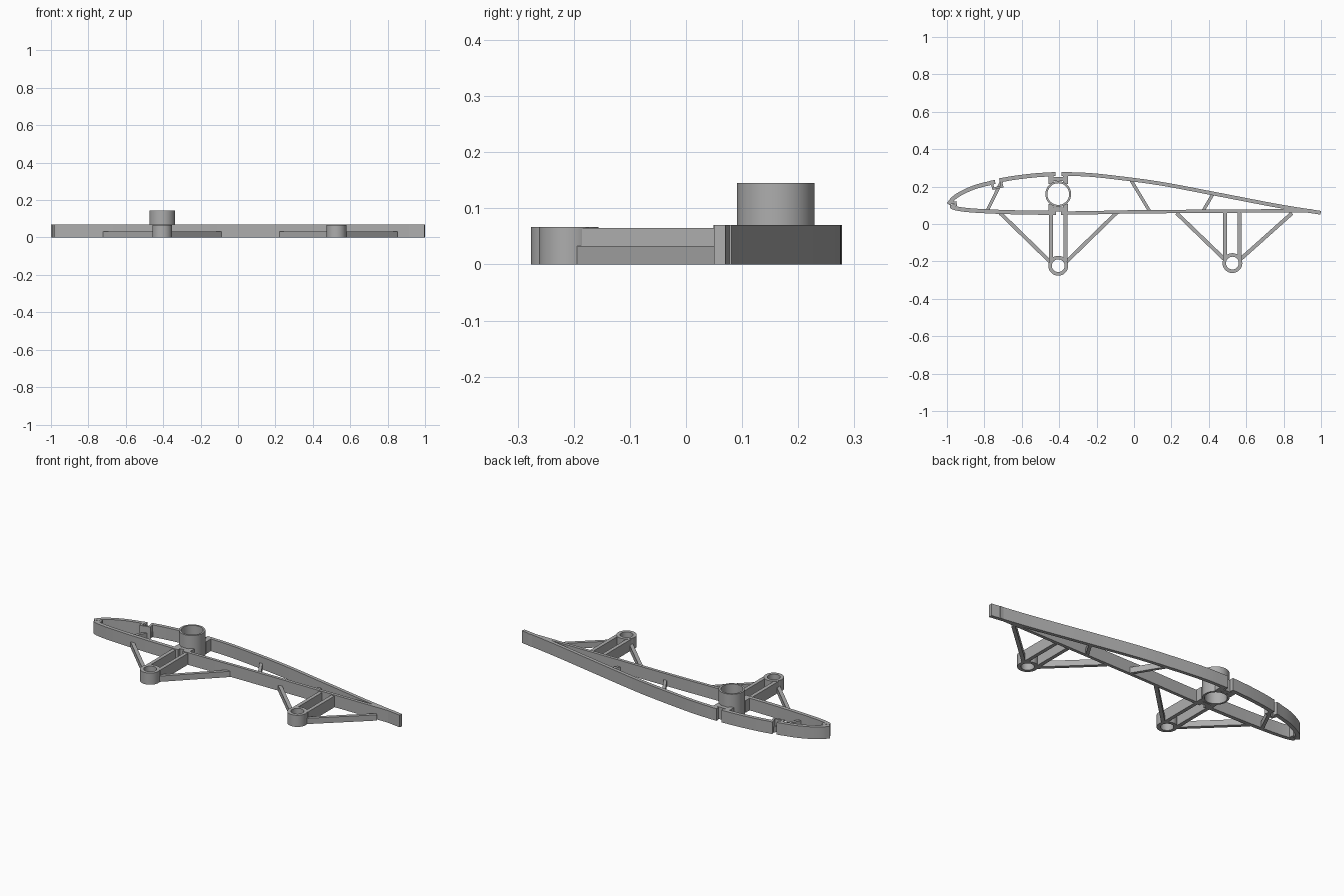
import bpy, bmesh, math
from mathutils import Vector

if "Cube" in bpy.data.objects:
    bpy.data.objects.remove(bpy.data.objects["Cube"])

grey = bpy.data.materials.new("plain_grey")
grey.use_nodes = True
grey.diffuse_color = (0.42, 0.42, 0.42, 1)
grey.node_tree.nodes["Principled BSDF"].inputs["Base Color"].default_value = (0.42, 0.42, 0.42, 1)

SKIN_H, BAR_H, STRUT_H = 0.07, 0.065, 0.033
SKIN_T = 0.022


def extrude_strip(name, outer, inner, height, closed=False):
    """Solid wall between two matching outlines, standing on z = 0."""
    bm = bmesh.new()
    rings = [[bm.verts.new((p[0], p[1], z)) for p in line]
             for line, z in ((outer, 0), (inner, 0), (inner, height), (outer, height))]
    n = len(outer)
    for i in range(n if closed else n - 1):
        j = (i + 1) % n
        for k in range(4):
            a, b = rings[k], rings[(k + 1) % 4]
            bm.faces.new((a[i], a[j], b[j], b[i]))
    if not closed:
        for i in (0, n - 1):
            bm.faces.new([r[i] for r in rings])
    bmesh.ops.recalc_face_normals(bm, faces=bm.faces)
    mesh = bpy.data.meshes.new(name)
    bm.to_mesh(mesh)
    bm.free()
    mesh.materials.append(grey)
    obj = bpy.data.objects.new(name, mesh)
    bpy.context.collection.objects.link(obj)
    bpy.ops.object.select_all(action='DESELECT')
    obj.select_set(True)
    bpy.context.view_layer.objects.active = obj
    bpy.ops.object.shade_smooth_by_angle(angle=math.radians(30))
    return obj


def smooth_path(pts, steps=6):
    """Catmull-Rom curve through the points."""
    p = [Vector(q) for q in pts]
    p = [2 * p[0] - p[1]] + p + [2 * p[-1] - p[-2]]
    out = []
    for i in range(1, len(p) - 2):
        a, b, c, d = p[i - 1:i + 3]
        for s in range(steps):
            t = s / steps
            out.append(0.5 * (2 * b + (c - a) * t + (2 * a - 5 * b + 4 * c - d) * t * t
                              + (3 * b - a - 3 * c + d) * t ** 3))
    return out + [p[-2]]


def wall(name, path, thick, height):
    """Wall whose thickness lies to the right of the path, with mitred corners."""
    path = [Vector(q) for q in path]
    inner = []
    for i, p in enumerate(path):
        d1 = (p - path[i - 1]).normalized() if i else (path[1] - p).normalized()
        d2 = (path[i + 1] - p).normalized() if i < len(path) - 1 else d1
        n1, n2 = Vector((d1.y, -d1.x)), Vector((d2.y, -d2.x))
        m = (n1 + n2).normalized()
        inner.append(p + m * thick / max(m.dot(n1), 0.5))
    return extrude_strip(name, path, inner, height)


def bar(name, a, b, width, height):
    a, b = Vector(a), Vector(b)
    d = (b - a).normalized() * width / 2
    n = Vector((-d.y, d.x))
    return extrude_strip(name, [a + n, b + n], [a - n, b - n], height)


def tube(name, x, y, r_out, r_in, height, n=48):
    dirs = [(math.cos(2 * math.pi * i / n), math.sin(2 * math.pi * i / n)) for i in range(n)]
    return extrude_strip(name, [(x + r_out * c, y + r_out * s) for c, s in dirs],
                         [(x + r_in * c, y + r_in * s) for c, s in dirs], height, True)


# Wing skin, split at the nose slot and at the spar
wall("upper_nose_skin", smooth_path([(-1.0, 0.112), (-0.975, 0.143), (-0.93, 0.174),
     (-0.85, 0.209), (-0.745, 0.236)]), SKIN_T, SKIN_H)
wall("upper_front_skin", smooth_path([(-0.715, 0.245), (-0.64, 0.258), (-0.53, 0.271),
     (-0.42, 0.278)]), SKIN_T, SKIN_H)
wall("upper_rear_skin", smooth_path([(-0.388, 0.278), (-0.26, 0.274), (-0.13, 0.262),
     (0.136, 0.227), (0.43, 0.172), (0.725, 0.115), (0.87, 0.09), (1.0, 0.07)]), SKIN_T - 0.002, SKIN_H)
wall("lower_front_skin", smooth_path([(-0.418, 0.049), (-0.56, 0.05), (-0.72, 0.054),
     (-0.86, 0.061), (-0.94, 0.07), (-0.975, 0.08), (-0.985, 0.089)]), SKIN_T, SKIN_H)
wall("lower_rear_skin", smooth_path([(0.95, 0.063), (0.7, 0.061), (0.4, 0.059), (0.0, 0.056),
     (-0.2, 0.052), (-0.39, 0.049)]), SKIN_T - 0.004, SKIN_H)
extrude_strip("tail_tip", [(0.8, 0.1), (1.0, 0.07)], [(0.8, 0.062), (0.998, 0.063)], SKIN_H)

# Stringer pocket in the upper skin and hook at the nose slot
wall("upper_pocket", [(-0.758, 0.234), (-0.748, 0.196), (-0.712, 0.205), (-0.722, 0.244)],
     0.012, SKIN_H)
wall("nose_hook", [(-0.994, 0.116), (-0.95, 0.122), (-0.945, 0.098), (-0.982, 0.089)],
     0.012, SKIN_H)

# Spar tube, side bars and webs
SX, SY = -0.405, 0.16
tube("spar_tube", SX, SY, 0.069, 0.058, 0.145)
for side, word in ((-1, "right"), (1, "left")):
    x = SX + side * 0.038
    bar("spar_upper_bar_" + word, (x, 0.213), (x, 0.274), 0.026, SKIN_H)
    bar("spar_lower_bar_" + word, (x, 0.05), (x, 0.107), 0.026, SKIN_H)
bar("spar_upper_web", (SX - 0.03, 0.24), (SX + 0.03, 0.24), 0.022, SKIN_H)
bar("spar_lower_web", (SX - 0.03, 0.078), (SX + 0.03, 0.078), 0.022, SKIN_H)

# Inner ribs
for name, a, b in (("nose_rib", (-0.708, 0.228), (-0.785, 0.07)),
                   ("middle_rib", (-0.015, 0.232), (0.084, 0.068)),
                   ("rear_rib", (0.422, 0.16), (0.368, 0.068))):
    bar(name, a, b, 0.017, STRUT_H)

# Hinge brackets below the wing: boss, twin bars, two diagonal struts
for name, x, y, feet in (("front", -0.405, -0.223, (-0.715, -0.095)),
                         ("rear", 0.526, -0.209, (0.228, 0.845))):
    tube(name + "_boss", x, y, 0.053, 0.034, 0.067)
    for side, word, foot in ((-1, "right", feet[0]), (1, "left", feet[1])):
        bx = x + side * 0.039
        bar(f"{name}_bar_{word}", (bx, y + 0.024), (bx, 0.058), 0.021, BAR_H)
        bar(f"{name}_strut_{word}", (x + side * 0.04, y + 0.018), (foot, 0.058), 0.02, STRUT_H)
